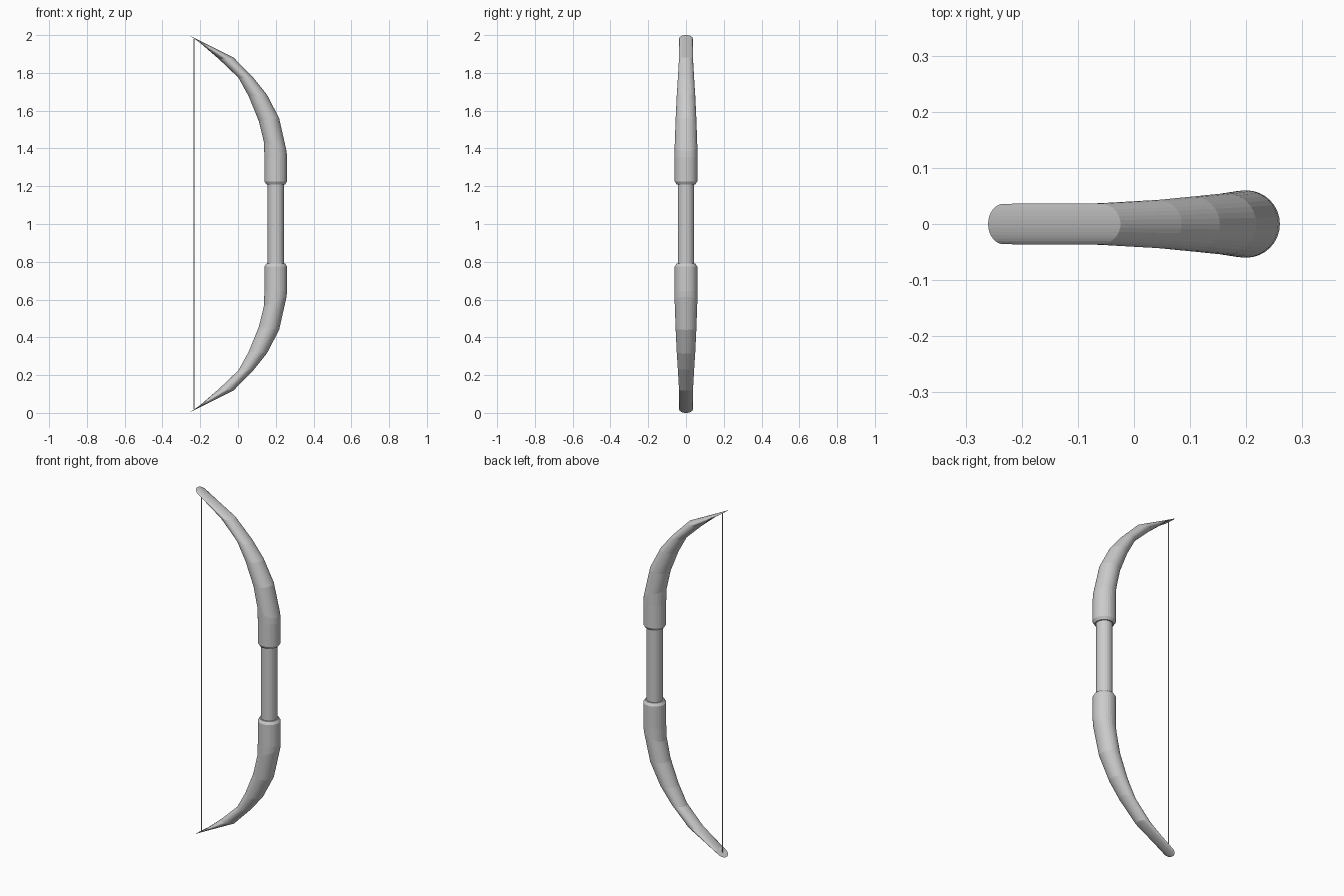
import bpy, bmesh, math
from mathutils import Vector

SIDES = 32

cube = bpy.data.objects.get("Cube")
if cube:
    bpy.data.objects.remove(cube)

grey = bpy.data.materials.new("plain grey")
grey.use_nodes = True
colour = (0.6, 0.6, 0.6, 1)
grey.diffuse_color = colour
grey.node_tree.nodes["Principled BSDF"].inputs["Base Color"].default_value = colour


def loft(name, sections, flip=False):
    """Skin elliptical sections, each (inner x, inner z, outer x, outer z, half width y)."""
    bm = bmesh.new()
    rings = []
    for xi, zi, xo, zo, width in sections:
        inner, outer = Vector((xi, 0, zi)), Vector((xo, 0, zo))
        centre, half = (inner + outer) / 2, (outer - inner) / 2
        ring = []
        for i in range(SIDES):
            a = math.tau * i / SIDES
            p = centre + half * math.cos(a) + Vector((0, width * math.sin(a), 0))
            if flip:
                p.z = 2 - p.z
            ring.append(bm.verts.new(p))
        rings.append(ring)
    for low, high in zip(rings, rings[1:]):
        for i in range(SIDES):
            j = (i + 1) % SIDES
            bm.faces.new((low[i], low[j], high[j], high[i]))
    bm.faces.new(rings[0])
    bm.faces.new(rings[-1])
    bmesh.ops.recalc_face_normals(bm, faces=bm.faces)
    mesh = bpy.data.meshes.new(name)
    bm.to_mesh(mesh)
    bm.free()
    mesh.materials.append(grey)
    obj = bpy.data.objects.new(name, mesh)
    bpy.context.collection.objects.link(obj)
    return obj


def straight(x, z, radius):
    return (x - radius, z, x + radius, z, radius)


# Curved limbs: bevelled collar, thick root, flattened tip
limb = [
    straight(0.2, 1.21, 0.05),
    straight(0.2, 1.226, 0.06),
    straight(0.2, 1.355, 0.06),
    (0.137, 1.435, 0.257, 1.385, 0.06),
    (0.11, 1.545, 0.218, 1.56, 0.055),
    (0.057, 1.675, 0.153, 1.685, 0.049),
    (0.002, 1.775, 0.085, 1.77, 0.043),
    (-0.1, 1.872, -0.024, 1.882, 0.037),
    (-0.205, 1.963, -0.26, 2.0, 0.036),
]
loft("upper_limb", limb)
loft("lower_limb", limb, flip=True)

# Handle between the collars
loft("grip", [straight(0.2, 0.77, 0.043), straight(0.2, 1.23, 0.043)])

# Taut string between the tips
loft("string", [straight(-0.233, 0.02, 0.003), straight(-0.233, 1.98, 0.003)])
